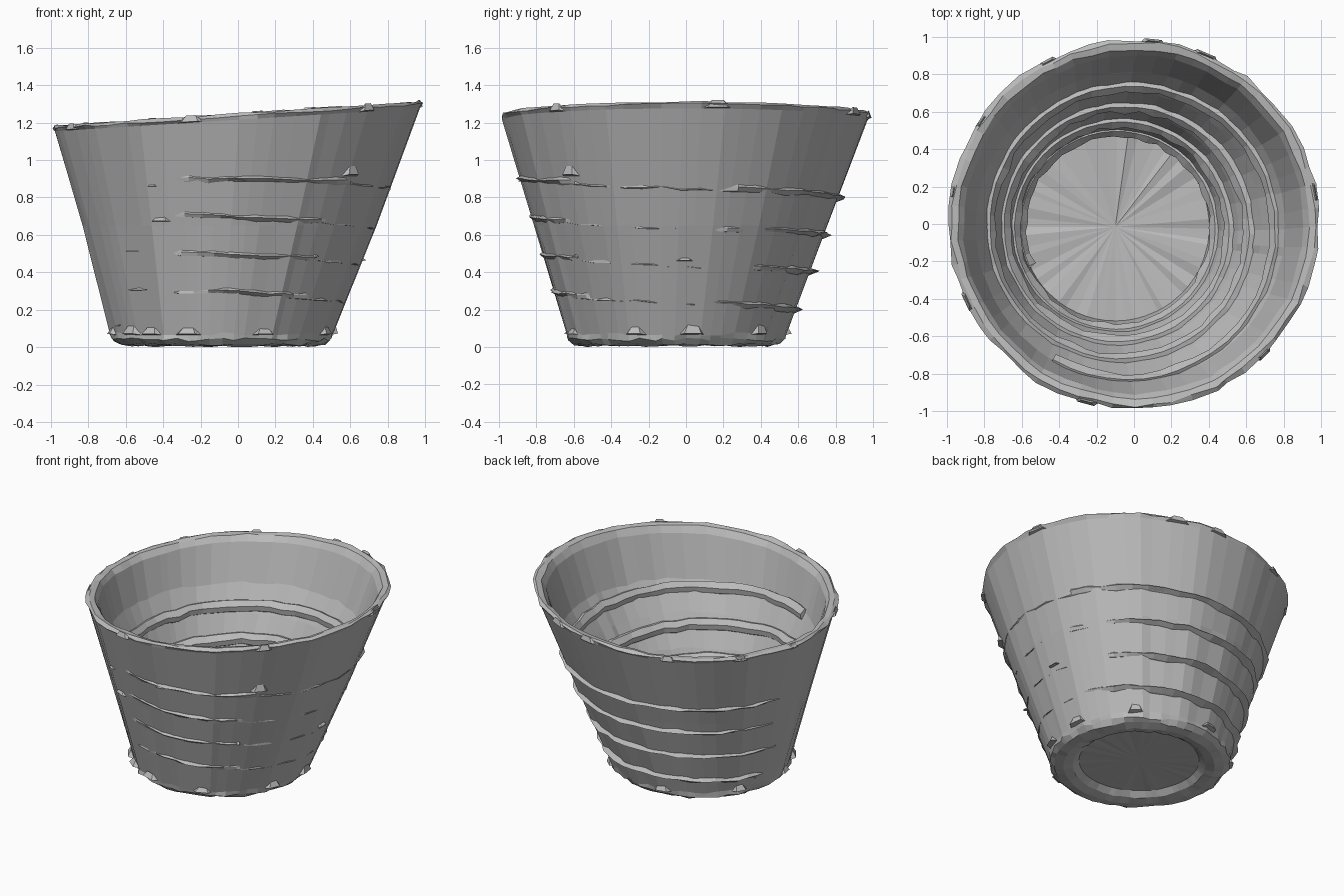
import bpy, bmesh, random
from math import sin, cos, pi, tau, radians
from mathutils import Vector

random.seed(4)
cube = bpy.data.objects.get("Cube")
if cube:
    bpy.data.objects.remove(cube)

grey = bpy.data.materials.new("stone grey")
grey.use_nodes = True
grey.diffuse_color = (0.5, 0.5, 0.5, 1)
grey.node_tree.nodes["Principled BSDF"].inputs["Base Color"].default_value = (0.5, 0.5, 0.5, 1)

BASE, TOP = 0.06, 1.24
COLUMNS = 56


def finish(name, bm):
    bmesh.ops.recalc_face_normals(bm, faces=bm.faces)
    mesh = bpy.data.meshes.new(name)
    bm.to_mesh(mesh)
    bm.free()
    mesh.materials.append(grey)
    obj = bpy.data.objects.new(name, mesh)
    bpy.context.collection.objects.link(obj)
    return obj


def loft(bm, rings, closed=True):
    """Join successive loops of points with quads; return the vertex loops."""
    loops = [[bm.verts.new(p) for p in ring] for ring in rings]
    for a, b in zip(loops, loops[1:]):
        n = len(a)
        for i in range(n if closed else n - 1):
            j = (i + 1) % n
            bm.faces.new((a[i], a[j], b[j], b[i]))
    return loops


def wall(z):
    """Centre and outer radius of the leaning cone at a height."""
    t = (z - BASE) / (TOP - BASE)
    return Vector((-0.085 * (1 - t), -0.05 * (1 - t), 0)), 0.59 + 0.395 * t


def wall_point(angle, z, out=0.0):
    c, r = wall(z)
    p = c + Vector((cos(angle), sin(angle), 0)) * (r + out)
    lean = max(0, (z - 0.7) / (TOP - 0.7))
    p.z = z + 0.066 * p.x * lean
    if lean:
        p.xy += (p.xy - c.xy) * 0.02 * p.x * lean * (1 - lean)
    return p


def liner(angle, z):
    """Point on the inside face, which thickens towards the floor."""
    t = min(1, max(0, (z - 0.1) / 0.8))
    floor = Vector((-0.1 + 0.5 * cos(angle), -0.015 + 0.5 * sin(angle), z))
    return floor.lerp(wall_point(angle, z, -0.055), t ** 0.8)


# Bucket shell: underside, outer wall, rim, inner wall and floor
angles = [tau * (i + random.uniform(-0.3, 0.3)) / COLUMNS for i in range(COLUMNS)]
dents = [random.uniform(-0.007, 0.006) for a in angles]


def outer_ring(z, out, rough, rough_z=0.0):
    ring = []
    for a, d in zip(angles, dents):
        p = wall_point(a, z, out + d + random.uniform(-rough, rough))
        p.z += random.uniform(-rough_z, rough_z)
        ring.append(p)
    return ring


def under_ring(radius, z, rough):
    return [Vector((-0.085 + radius * cos(a), -0.05 + radius * sin(a),
                    z + random.uniform(0, rough))) for a in angles]


def inner_ring(z, rough):
    ring = []
    for a in angles:
        p = liner(a, z)
        p.z += random.uniform(-rough, rough)
        ring.append(p)
    return ring


rings = [under_ring(0.39, 0.045, 0.005), under_ring(0.43, 0.012, 0.01),
         under_ring(0.49, 0.0, 0.012), under_ring(0.55, 0.008, 0.015),
         outer_ring(0.04, 0.0, 0.008, 0.01), outer_ring(0.07, -0.004, 0.006, 0.01),
         outer_ring(0.65, -0.002, 0.002), outer_ring(1.215, 0.0, 0.003),
         outer_ring(1.235, 0.006, 0.01, 0.006), outer_ring(1.248, -0.018, 0.008, 0.005),
         outer_ring(1.24, -0.05, 0.006, 0.005),
         outer_ring(1.2, -0.065, 0.004)]
rings += [inner_ring(z, 0.012) for z in (0.93, 0.75, 0.55, 0.35, 0.2, 0.11)]
bm = bmesh.new()
loops = loft(bm, rings)
for loop, centre in ((loops[0], (-0.085, -0.05, 0.05)), (loops[-1], (-0.1, -0.015, 0.09))):
    hub = bm.verts.new(centre)
    for i in range(COLUMNS):
        bm.faces.new((loop[i], loop[(i + 1) % COLUMNS], hub))
finish("bucket_shell", bm)


# Spiral ridge: lines the inside and breaks through the wall at back and front
def breakout(angle):
    back = max(0, cos(angle - radians(98)))
    front = max(0, cos(angle + radians(78))) ** 7
    return -0.022 + 0.06 * back ** 0.8 + 0.045 * front


bm = bmesh.new()
sections = []
start, stop = radians(-120), radians(-120) + tau * 3.9
steps = 200
for i in range(steps + 1):
    a = start + (stop - start) * i / steps
    z = 0.65 - 0.2 * a / tau + 0.2 + random.uniform(-0.006, 0.006)
    reach = breakout(a) + random.uniform(-0.014, 0.01)
    thick = random.uniform(0.014, 0.024)
    inside = liner(a, z)
    radial = Vector((cos(a), sin(a), 0))
    up = Vector((0, 0, 1))
    lip = random.uniform(0.02, 0.04)
    sections.append([
        wall_point(a, z, reach),
        wall_point(a, z, -0.012) + up * thick,
        inside + up * 0.045,
        inside - radial * lip + up * 0.012,
        inside - radial * (lip - 0.006) - up * 0.025,
        inside + radial * 0.015 - up * 0.05,
        wall_point(a, z, -0.012) - up * thick])
ends = loft(bm, sections)
bm.faces.new(ends[0])
bm.faces.new(ends[-1])
finish("spiral_ridge", bm)


# Small chips standing out of the wall
def chip(bm, angle, z, width, height, out):
    _, r = wall(z)
    half = width / (2 * r)
    foot = [wall_point(angle - half, z, -0.012), wall_point(angle + half, z, -0.012)]
    crown = [wall_point(angle + half * 0.35, z + height, -0.008),
             wall_point(angle - half * 0.35, z + height, -0.008)]
    edge = [wall_point(angle + k * half, z + height * 0.15, out) for k in (-0.6, 0.6)]
    f0, f1, c1, c0, e0, e1 = [bm.verts.new(p) for p in foot + crown + edge]
    for face in ((f0, f1, e1, e0), (e0, e1, c1, c0), (f0, e0, c0), (f1, c1, e1), (f0, c0, c1, f1)):
        bm.faces.new(face)


bm = bmesh.new()
for degrees in (-130, -108, -68, -22, 8, 48, 100, 150, 190, 215):
    chip(bm, radians(degrees), 0.065, random.uniform(0.11, 0.17), random.uniform(0.035, 0.06), 0.025)
finish("base_chips", bm)

bm = bmesh.new()
for degrees, z, width, height in ((-120, 0.865, 0.07, 0.02), (-88, 0.885, 0.08, 0.015),
                                  (-44, 0.9, 0.12, 0.05), (-118, 0.67, 0.13, 0.03),
                                  (2, 0.46, 0.1, 0.018), (-50, 0.48, 0.03, 0.015)):
    chip(bm, radians(degrees), z, width, height, 0.018)
finish("wall_chips", bm)

# Ragged lumps along the rim
bm = bmesh.new()
for degrees in (-45, 10, 67, 84, 118, 146, 170, 205, 255):
    chip(bm, radians(degrees), 1.215, random.uniform(0.1, 0.18), 0.04, 0.016)
finish("rim_chips", bm)
